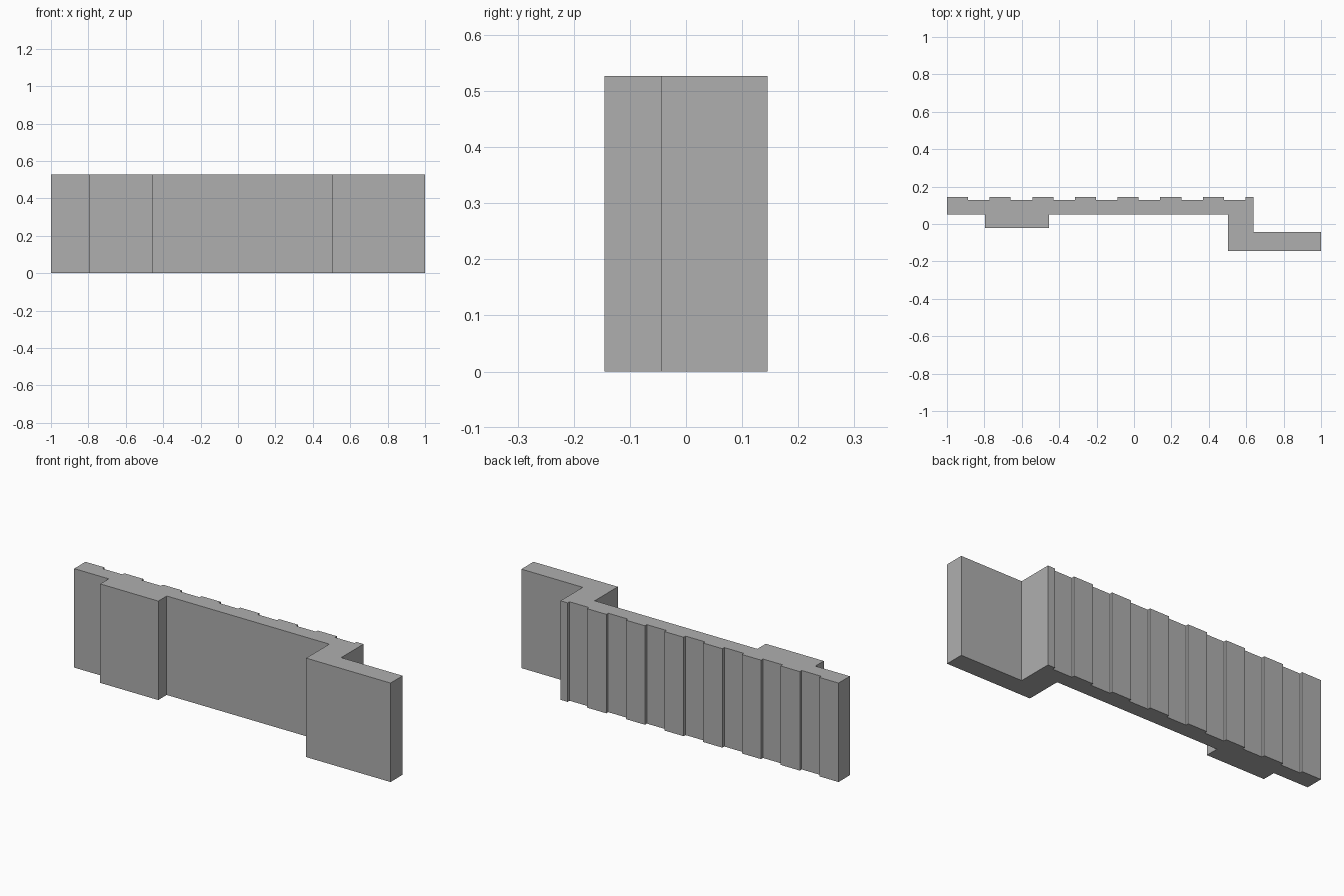
import bpy
import bmesh

cube = bpy.data.objects.get("Cube")
if cube:
    bpy.data.objects.remove(cube, do_unlink=True)

HEIGHT = 0.527
BACK, GROOVE = 0.145, 0.129       # rib face and groove floor
PITCH, RIB_WIDTH = 0.228, 0.113   # rib spacing and width

# Single plain grey
grey = bpy.data.materials.new("wall_grey")
grey.use_nodes = True
colour = (0.43, 0.43, 0.43, 1)
grey.diffuse_color = colour
grey.node_tree.nodes["Principled BSDF"].inputs["Base Color"].default_value = colour

# Front outline: wall, shallow pier, then the stepped return at the left end
outline = [(-1, 0.05), (-0.797, 0.05), (-0.797, -0.021), (-0.455, -0.021),
           (-0.455, 0.05), (0.503, 0.05), (0.503, -0.145), (1, -0.145),
           (1, -0.043), (0.638, -0.043), (0.638, BACK)]

# Back outline: evenly spaced vertical ribs, the last one cut short by the return
for i in reversed(range(8)):
    start = -1 + i * PITCH
    if i < 7:
        end = start + RIB_WIDTH
        outline += [(end, GROOVE), (end, BACK)]
    outline.append((start, BACK))
    if i > 0:
        outline.append((start, GROOVE))

# Extrude the plan upwards into one solid
bm = bmesh.new()
base = bm.faces.new([bm.verts.new((x, y, 0)) for x, y in outline])
top = bmesh.ops.extrude_face_region(bm, geom=[base], use_keep_orig=True)["geom"]
bmesh.ops.translate(bm, vec=(0, 0, HEIGHT),
                    verts=[v for v in top if isinstance(v, bmesh.types.BMVert)])
bmesh.ops.recalc_face_normals(bm, faces=bm.faces)

mesh = bpy.data.meshes.new("ribbed_wall")
bm.to_mesh(mesh)
bm.free()
mesh.materials.append(grey)
wall = bpy.data.objects.new("ribbed_wall", mesh)
bpy.context.collection.objects.link(wall)
